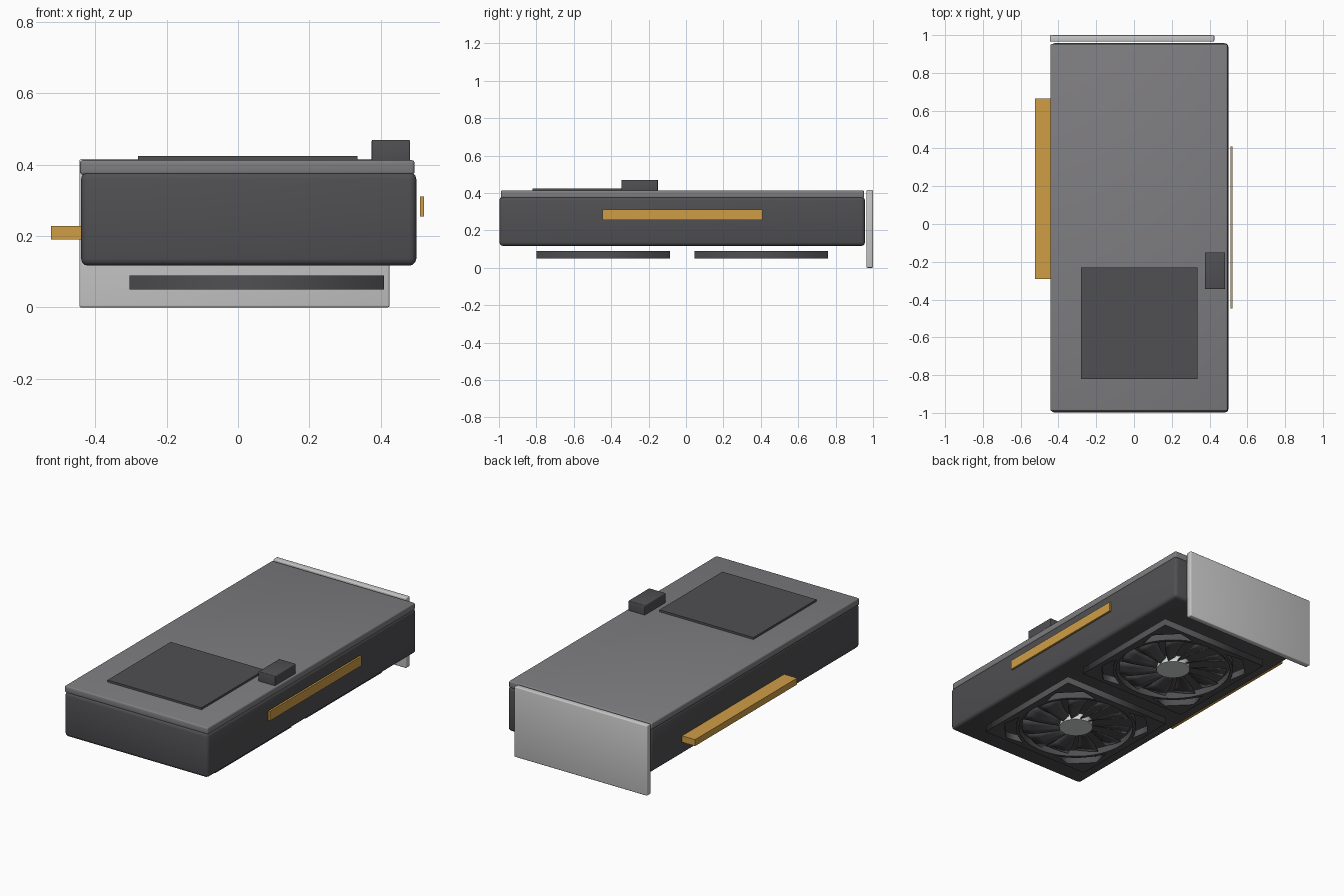
import bpy, bmesh
from math import sin, cos, pi, radians
from mathutils import Vector

cube = bpy.data.objects.get("Cube")
if cube:
    bpy.data.objects.remove(cube, do_unlink=True)


def material(name, rgb):
    m = bpy.data.materials.new(name)
    m.use_nodes = True
    m.diffuse_color = (*rgb, 1)
    m.node_tree.nodes["Principled BSDF"].inputs["Base Color"].default_value = (*rgb, 1)
    return m


DARK = material("dark grey plastic", (0.08, 0.078, 0.085))
PLATE = material("mid grey metal", (0.21, 0.205, 0.215))
SILVER = material("light grey metal", (0.58, 0.58, 0.58))
HUB = material("pale hub metal", (0.66, 0.68, 0.68))
GOLD = material("gold contacts", (0.62, 0.34, 0.06))


def add_mesh(name, bm, mat, smooth=False):
    bmesh.ops.recalc_face_normals(bm, faces=bm.faces)
    mesh = bpy.data.meshes.new(name)
    bm.to_mesh(mesh)
    bm.free()
    mesh.materials.append(mat)
    ob = bpy.data.objects.new(name, mesh)
    bpy.context.collection.objects.link(ob)
    if smooth:
        bpy.ops.object.select_all(action='DESELECT')
        ob.select_set(True)
        bpy.context.view_layer.objects.active = ob
        bpy.ops.object.shade_smooth_by_angle(angle=radians(35))
    return ob


def box(name, x, y, z, mat, bevel=0):
    """Box given by its (low, high) limits on each axis."""
    bm = bmesh.new()
    bmesh.ops.create_cube(bm, size=1)
    for v in bm.verts:
        v.co = [lim[0] if c < 0 else lim[1] for c, lim in zip(v.co, (x, y, z))]
    if bevel:
        bmesh.ops.bevel(bm, geom=bm.edges[:], offset=bevel, segments=3,
                        profile=0.5, affect='EDGES')
    return add_mesh(name, bm, mat, bevel > 0)


# Housing, backplate and the parts fixed to them
box("housing", (-0.44, 0.5), (-0.998, 0.957), (0.117, 0.38), DARK, 0.02)
box("backplate", (-0.443, 0.495), (-0.99, 0.952), (0.372, 0.413), PLATE, 0.008)
box("rear_bracket", (-0.445, 0.425), (0.965, 1.0), (0, 0.416), SILVER, 0.006)
box("backplate_panel", (-0.28, 0.335), (-0.82, -0.23), (0.405, 0.425), DARK)
box("power_connector", (0.375, 0.483), (-0.345, -0.15), (0.4, 0.47), DARK, 0.004)
box("edge_contacts", (-0.525, -0.42), (-0.29, 0.665), (0.19, 0.228), GOLD)
box("side_strip", (0.51, 0.522), (-0.447, 0.41), (0.255, 0.311), GOLD)

# Fans
HALF, BORE, RIM, BORDER = 0.357, 0.318, 0.336, 0.335
Z_LOW, Z_HIGH = 0.05, 0.09
BLADES = 11


def circle(radius, n):
    return [(radius * cos(2 * pi * i / n), radius * sin(2 * pi * i / n)) for i in range(n)]


def fan_frame(name, cx, cy):
    """Square frame with a round bore and an opening in each corner."""
    loops = [[(-HALF, -HALF), (HALF, -HALF), (HALF, HALF), (-HALF, HALF)], circle(BORE, 64)]
    for k in range(4):
        # Corner opening: pad corner cut off, inner side following the rim
        arc = [k * pi / 2 + radians(a) for a in (20, 28, 36, 45, 54, 62, 70)]
        pts = [(RIM * cos(a), RIM * sin(a)) for a in arc]
        c, s = round(cos(k * pi / 2)), round(sin(k * pi / 2))
        for px, py in ((0.225, BORDER), (BORDER, 0.225)):
            pts.append((c * px - s * py, s * px + c * py))
        loops.append(pts)
    curve = bpy.data.curves.new(name, 'CURVE')
    curve.dimensions = '2D'
    curve.fill_mode = 'BOTH'
    curve.extrude = (Z_HIGH - Z_LOW) / 2
    for loop in loops:
        spline = curve.splines.new('POLY')
        spline.points.add(len(loop) - 1)
        for p, (px, py) in zip(spline.points, loop):
            p.co = (px, py, 0, 1)
        spline.use_cyclic_u = True
    helper = bpy.data.objects.new(name + "_outline", curve)
    bpy.context.collection.objects.link(helper)
    bpy.context.view_layer.update()
    mesh = bpy.data.meshes.new_from_object(
        helper.evaluated_get(bpy.context.evaluated_depsgraph_get()))
    bpy.data.objects.remove(helper, do_unlink=True)
    mesh.materials.clear()
    mesh.materials.append(DARK)
    mesh.name = name
    ob = bpy.data.objects.new(name, mesh)
    ob.location = (cx, cy, (Z_LOW + Z_HIGH) / 2)
    bpy.context.collection.objects.link(ob)


def fan_blades(name, cx, cy):
    """Twisted blades that widen towards the tip."""
    bm = bmesh.new()
    for b in range(BLADES):
        start = 2 * pi * b / BLADES
        rows = []
        for i in range(5):
            t = i / 4
            r = 0.075 + 0.225 * t
            row = []
            for j in range(4):
                u = j / 3
                a = start + 0.16 * t + 0.42 * u
                row.append(bm.verts.new((r * cos(a), r * sin(a), 0.058 + 0.024 * u)))
            rows.append(row)
        for r0, r1 in zip(rows, rows[1:]):
            for j in range(3):
                bm.faces.new((r0[j], r0[j + 1], r1[j + 1], r1[j]))
    ob = add_mesh(name, bm, DARK, True)
    ob.location = (cx, cy, 0)
    solid = ob.modifiers.new("thickness", 'SOLIDIFY')
    solid.thickness = 0.005
    solid.offset = 0


def fan_hub(name, cx, cy):
    bm = bmesh.new()
    bmesh.ops.create_cone(bm, cap_ends=True, segments=40, radius1=0.093, radius2=0.093,
                          depth=0.038)
    bmesh.ops.translate(bm, verts=bm.verts, vec=Vector((cx, cy, 0.071)))
    add_mesh(name, bm, HUB, True)


for label, y in (("front", -0.442), ("rear", 0.402)):
    fan_frame(label + "_fan_frame", 0.053, y)
    fan_blades(label + "_fan_blades", 0.053, y)
    fan_hub(label + "_fan_hub", 0.053, y)
